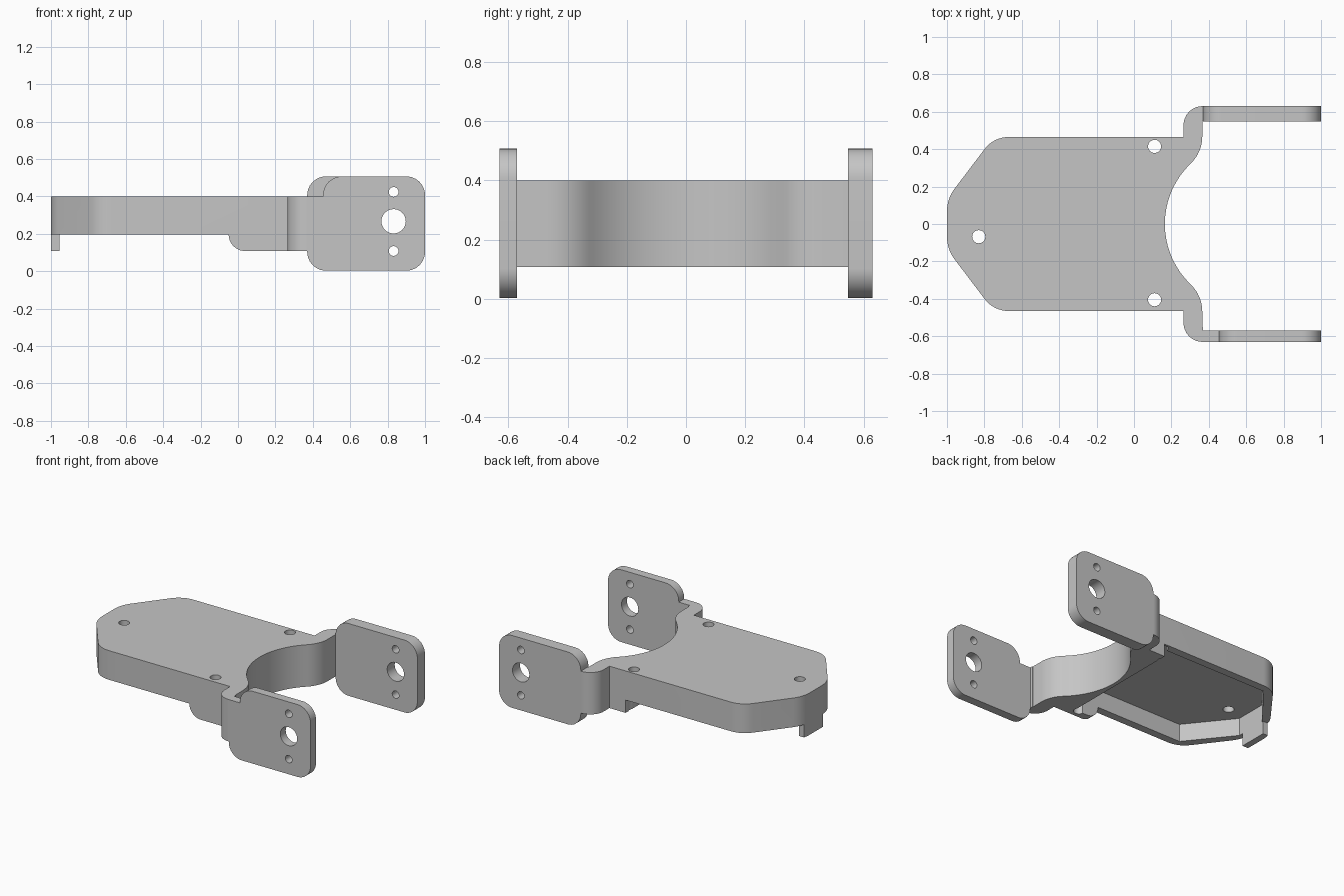
import bpy, bmesh, math
from mathutils import Vector

cube = bpy.data.objects.get("Cube")
if cube:
    bpy.data.objects.remove(cube, do_unlink=True)

grey = bpy.data.materials.new("plain grey")
grey.use_nodes = True
colour = (0.56, 0.56, 0.56, 1)
grey.diffuse_color = colour
grey.node_tree.nodes["Principled BSDF"].inputs["Base Color"].default_value = colour


def rounded(corners, steps=8):
    """Polygon from (u, v) or (u, v, radius) corners."""
    out = []
    n = len(corners)
    for i, c in enumerate(corners):
        p = Vector(c[:2])
        r = c[2] if len(c) > 2 else 0
        if not r:
            out.append(p)
            continue
        a = (Vector(corners[i - 1][:2]) - p).normalized()
        b = (Vector(corners[(i + 1) % n][:2]) - p).normalized()
        half = a.angle(b) / 2
        centre = p + (a + b).normalized() * (r / math.sin(half))
        start = p + a * (r / math.tan(half)) - centre
        end = p + b * (r / math.tan(half)) - centre
        for k in range(steps + 1):
            t = k / steps
            out.append(centre + (start * (1 - t) + end * t).normalized() * r)
    return out


def prism(name, points, lo, hi, axis="z"):
    """Extrude a profile along z (profile in xy) or y (profile in xz)."""
    bm = bmesh.new()
    place = (lambda p, h: (p[0], p[1], h)) if axis == "z" else (lambda p, h: (p[0], h, p[1]))
    face = bm.faces.new([bm.verts.new(place(p, lo)) for p in points])
    top = bmesh.ops.extrude_face_region(bm, geom=[face])["geom"]
    shift = Vector(place((0, 0), hi - lo))
    bmesh.ops.translate(bm, vec=shift, verts=[g for g in top if isinstance(g, bmesh.types.BMVert)])
    bmesh.ops.recalc_face_normals(bm, faces=bm.faces)
    mesh = bpy.data.meshes.new(name)
    bm.to_mesh(mesh)
    bm.free()
    mesh.materials.append(grey)
    obj = bpy.data.objects.new(name, mesh)
    bpy.context.collection.objects.link(obj)
    return obj


def rect(x0, x1, y0, y1):
    return [(x0, y0), (x1, y0), (x1, y1), (x0, y1)]


def disc(x, y, r, n=32):
    return [(x + r * math.cos(k * math.tau / n), y + r * math.sin(k * math.tau / n)) for k in range(n)]


def combine(obj, tool, operation="DIFFERENCE"):
    """Boolean the tool into the object, then discard the tool."""
    mod = obj.modifiers.new("boolean", "BOOLEAN")
    mod.object, mod.operation, mod.solver = tool, operation, "EXACT"
    bpy.context.view_layer.update()
    result = bpy.data.meshes.new_from_object(obj.evaluated_get(bpy.context.evaluated_depsgraph_get()))
    obj.modifiers.clear()
    obj.data = result
    bpy.data.objects.remove(tool, do_unlink=True)


def finish(obj):
    bpy.ops.object.select_all(action="DESELECT")
    obj.select_set(True)
    bpy.context.view_layer.objects.active = obj
    bpy.ops.object.shade_smooth_by_angle(angle=math.radians(30))


# Body outline: tapered nose, straight sides, stepped arms, round mouth
side = [(-1, .135, .2), (-.75, .465, .16), (.265, .465), (.265, .63, .1)]
arm_end = [(.37, .63), (.37, .55), (.365, .55), (.365, .385, .2)]
mouth = [(.612 + .447 * math.cos(math.radians(a)), .447 * math.sin(math.radians(a)))
         for a in range(135, 226, 5)]
mirrored = [(c[0], -c[1], *c[2:]) for c in reversed(side + arm_end)]
body = prism("body", rounded(side + arm_end + mouth + mirrored), .108, .4)

# Lower edge raised ahead of the mouth, leaving a nose tab
for area in (rect(-.955, .14, -.8, .8), rect(-1.2, -.95, .12, .8), rect(-1.2, -.95, -.8, -.08)):
    combine(body, prism("low_cut", area, 0, .197))

# Hollow underside
pocket = [(-.955, .11), (-.715, .41), (.13, .41), (.13, -.41), (-.715, -.41), (-.955, -.11)]
combine(body, prism("pocket", pocket, 0, .32))

# Rounded foot below the front wall
foot = rounded([(-.05, .25), (.2, .25), (.2, .108), (-.05, .108, .088)])
combine(body, prism("foot", foot, -.465, -.41, "y"), "UNION")

# Screw holes through the plate
for x, y in ((-.83, -.068), (.11, .415), (.11, -.405)):
    combine(body, prism("plate_hole", disc(x, y, .035), 0, .5))
finish(body)

# Mounting flanges at the arm ends
shared = [(.37, .003, .1), (1, .003, .1), (1, .507, .1)]
back = shared + [(.37, .507, .1)]
front = shared + [(.455, .507, .1), (.455, .4), (.37, .4)]
for name, outline, lo, hi in (("back_flange", back, .547, .63), ("front_flange", front, -.63, -.57)):
    flange = prism(name, rounded(outline), lo, hi, "y")
    for z, r in ((.267, .065), (.424, .026), (.108, .026)):
        combine(flange, prism("flange_hole", disc(.832, z, r), lo - .1, hi + .1, "y"))
    finish(flange)
